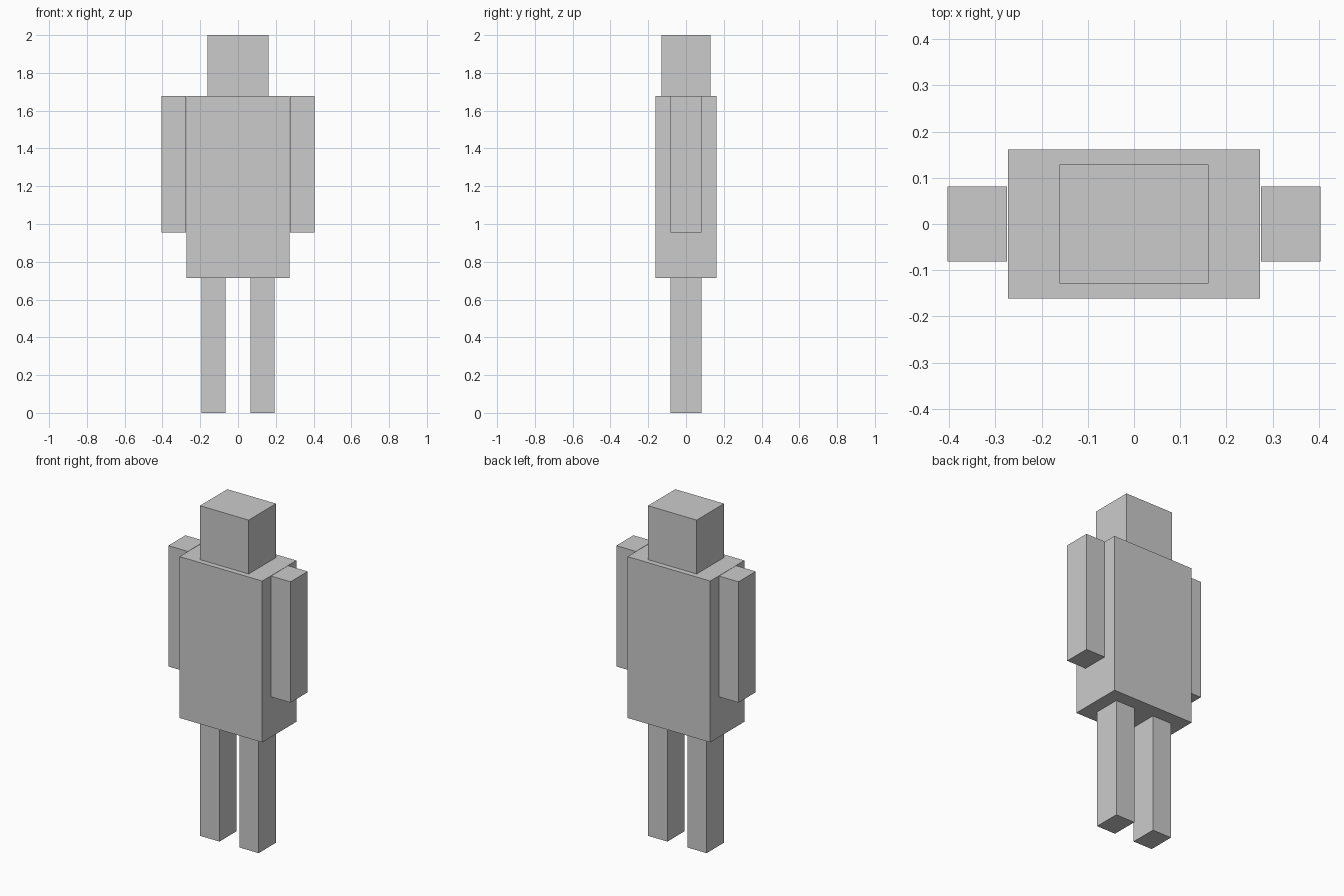
import bpy

if "Cube" in bpy.data.objects:
    bpy.data.objects.remove(bpy.data.objects["Cube"])

grey = bpy.data.materials.new("light grey")
grey.diffuse_color = (0.6, 0.6, 0.6, 1.0)
grey.use_nodes = True
grey.node_tree.nodes["Principled BSDF"].inputs["Base Color"].default_value = grey.diffuse_color


def box(name, x, y, z):
    """Box spanning the given (low, high) ranges on each axis."""
    ranges = (x, y, z)
    bpy.ops.mesh.primitive_cube_add(size=1, location=[(a + b) / 2 for a, b in ranges])
    obj = bpy.context.object
    obj.name = name
    obj.scale = [b - a for a, b in ranges]
    bpy.ops.object.transform_apply(location=False, rotation=False, scale=True)
    obj.data.materials.append(grey)
    return obj


HIP, HAND, SHOULDER, TOP = 0.714, 0.956, 1.678, 2.0

# Head and body
box("head", (-0.161, 0.161), (-0.129, 0.129), (SHOULDER, TOP))
box("torso", (-0.273, 0.273), (-0.161, 0.161), (HIP, SHOULDER))

# Limbs, one pair per side
for side, s in (("left", -1), ("right", 1)):
    arm_x = sorted((s * 0.275, s * 0.404))
    leg_x = sorted((s * 0.066, s * 0.193))
    box(side + "_arm", arm_x, (-0.081, 0.081), (HAND, SHOULDER))
    box(side + "_leg", leg_x, (-0.081, 0.081), (0, HIP))
